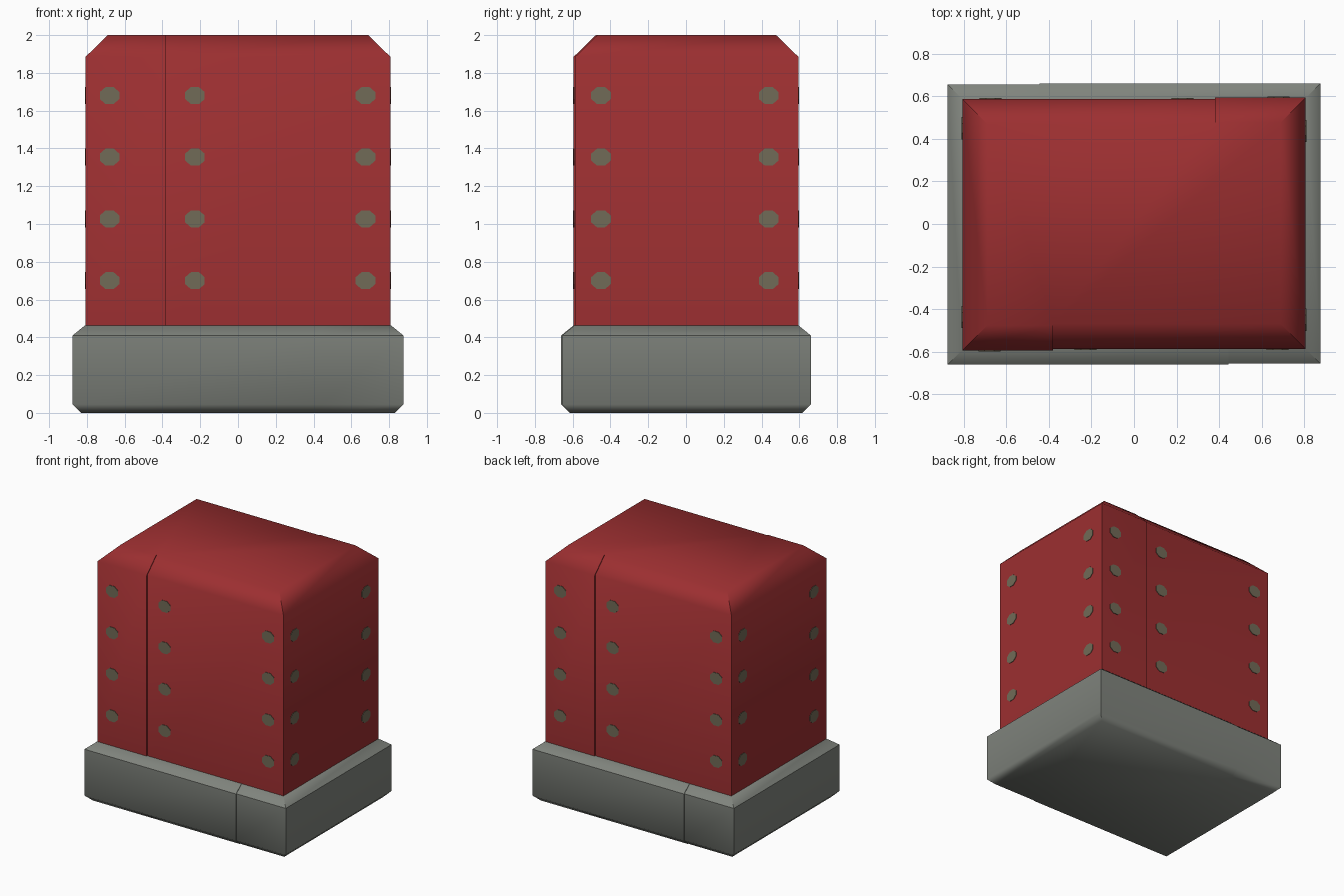
import bpy, bmesh, math
from mathutils import Matrix, Vector

if "Cube" in bpy.data.objects:
    bpy.data.objects.remove(bpy.data.objects["Cube"])


def material(name, rgb):
    m = bpy.data.materials.new(name)
    m.diffuse_color = (*rgb, 1)
    m.use_nodes = True
    m.node_tree.nodes["Principled BSDF"].inputs["Base Color"].default_value = m.diffuse_color
    return m


red = material("red paint", (0.33, 0.028, 0.03))
grey = material("grey metal", (0.215, 0.23, 0.205))
olive = material("dull rivet metal", (0.165, 0.145, 0.095))


def finish(bm, name, mat, angle):
    bmesh.ops.recalc_face_normals(bm, faces=bm.faces)
    me = bpy.data.meshes.new(name)
    bm.to_mesh(me)
    bm.free()
    me.materials.append(mat)
    ob = bpy.data.objects.new(name, me)
    bpy.context.collection.objects.link(ob)
    bpy.ops.object.select_all(action='DESELECT')
    ob.select_set(True)
    bpy.context.view_layer.objects.active = ob
    bpy.ops.object.shade_smooth_by_angle(angle=math.radians(angle))
    return ob


def lapped_box(name, mat, hx, hy, seam, step, levels):
    """Box of stacked rings (height, inset) with a small sheet overlap on
    the front, repeated on the back by a half turn."""
    bm = bmesh.new()
    rings = []
    for z, inset in levels:
        x, y = hx - inset, hy - inset
        half = [(-x, -y), (seam, -y), (seam, -y + step), (x, -y + step)]
        pts = half + [(-px, -py) for px, py in half]
        rings.append([bm.verts.new((px, py, z)) for px, py in pts])
    for a, b in zip(rings, rings[1:]):
        for i in range(len(a)):
            j = (i + 1) % len(a)
            bm.faces.new((a[i], a[j], b[j], b[i]))
    bm.faces.new(rings[0])
    bm.faces.new(rings[-1])
    return finish(bm, name, mat, 50)


# Chamfered metal foot
lapped_box("base", grey, 0.876, 0.661, 0.445, 0.005,
           [(0, 0.045), (0.045, 0), (0.41, 0), (0.463, 0.066)])

# Red sheet-metal body with chamfered top
lapped_box("body", red, 0.807, 0.595, -0.38, 0.008,
           [(0.455, 0), (1.885, 0), (2.0, 0.118)])

# Flat eight-sided rivets: front and right columns, then a half turn
bm = bmesh.new()
columns = [((-0.68, -0.595), 0), ((-0.228, -0.587), 0), ((0.675, -0.587), 0),
           ((0.807, -0.45), 90), ((0.807, 0.438), 90)]
for turn in (0, 180):
    for (x, y), facing in columns:
        for z in (0.70, 1.027, 1.354, 1.68):
            mat = (Matrix.Rotation(math.radians(turn), 4, 'Z')
                   @ Matrix.Translation((x, y, z))
                   @ Matrix.Rotation(math.radians(facing), 4, 'Z')
                   @ Matrix.Rotation(math.radians(90), 4, 'X')
                   @ Matrix.Diagonal((1.08, 0.93, 1, 1))
                   @ Matrix.Rotation(math.radians(22.5), 4, 'Z'))
            bmesh.ops.create_cone(bm, cap_ends=True, segments=8, radius1=0.052,
                                  radius2=0.052, depth=0.008, matrix=mat)
finish(bm, "rivets", olive, 30)
